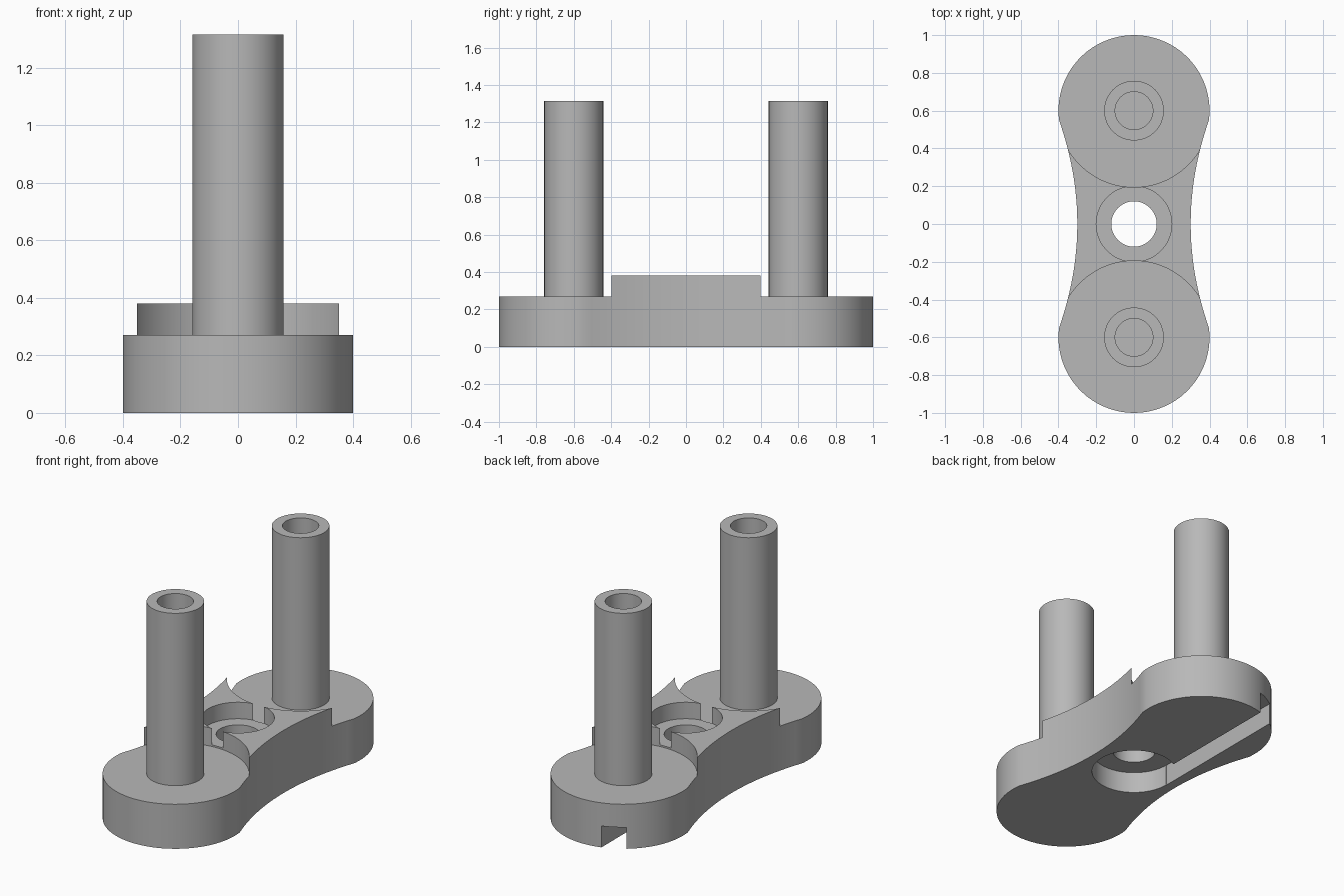
import bpy
import bmesh
from math import cos, sin, pi, atan2

if "Cube" in bpy.data.objects:
    bpy.data.objects.remove(bpy.data.objects["Cube"], do_unlink=True)

END_Y, END_R = 0.6, 0.4          # rounded ends
BASE_TOP, RAISED_TOP = 0.27, 0.38
POST_TOP = 1.315

grey = bpy.data.materials.new("plain_grey")
grey.use_nodes = True
grey.diffuse_color = (0.48, 0.48, 0.48, 1)
grey.node_tree.nodes["Principled BSDF"].inputs["Base Color"].default_value = grey.diffuse_color


def prism(name, outline, z0, z1):
    """Extrude a flat outline between two heights."""
    bm = bmesh.new()
    face = bm.faces.new([bm.verts.new((x, y, z0)) for x, y in outline])
    top = bmesh.ops.extrude_face_region(bm, geom=[face])["geom"]
    for v in top:
        if isinstance(v, bmesh.types.BMVert):
            v.co.z = z1
    bmesh.ops.recalc_face_normals(bm, faces=bm.faces)
    mesh = bpy.data.meshes.new(name)
    bm.to_mesh(mesh)
    bm.free()
    mesh.materials.append(grey)
    obj = bpy.data.objects.new(name, mesh)
    bpy.context.collection.objects.link(obj)
    return obj


def circle(r, y=0.0, n=72):
    return [(r * cos(2 * pi * i / n), y + r * sin(2 * pi * i / n)) for i in range(n)]


def activate(obj):
    bpy.ops.object.select_all(action="DESELECT")
    obj.select_set(True)
    bpy.context.view_layer.objects.active = obj


def cut(obj, cutter):
    """Subtract the cutter from the object and discard it."""
    cutter.hide_render = True
    mod = obj.modifiers.new("cut", "BOOLEAN")
    mod.operation = "DIFFERENCE"
    mod.solver = "EXACT"
    mod.object = cutter
    activate(obj)
    bpy.ops.object.modifier_apply(modifier=mod.name)
    bpy.data.objects.remove(cutter, do_unlink=True)


def smooth(obj):
    activate(obj)
    bpy.ops.object.shade_smooth_by_angle(angle=pi / 9)


# Body outline: two round ends joined by concave waist arcs
join_y = 0.55
join_a = atan2(join_y - END_Y, END_R)
steps = 40
half = []
for i in range(1, 24):
    y = -join_y + 2 * join_y * i / 24
    half.append((0.3 + 0.097 * (y / join_y) ** 2, y))
for i in range(steps + 1):
    a = join_a + (pi - 2 * join_a) * i / steps
    half.append((END_R * cos(a), END_Y + END_R * sin(a)))
outline = half + [(-x, -y) for x, y in half]
body = prism("body", outline, 0, RAISED_TOP)

# Lowered round seats at both ends
for side in (-1, 1):
    cut(body, prism("seat_cutter", circle(0.405, side * END_Y, 96), BASE_TOP, 1))

# Centre counterbore, through hole and underside recess
cut(body, prism("counterbore_cutter", circle(0.2), 0.28, 1))
cut(body, prism("hole_cutter", circle(0.12), -1, 1))
cut(body, prism("recess_cutter", circle(0.24), -1, 0.13))

# Underside channel from the recess to the back end
channel = [(-0.242, 0), (-0.12, 0), (-0.12, 1.2), (-0.242, 1.2)]
cut(body, prism("channel_cutter", channel, -1, 0.13))
smooth(body)

# Hollow posts
for name, side in (("front_post", -1), ("back_post", 1)):
    post = prism(name, circle(0.158, side * END_Y), BASE_TOP - 0.02, POST_TOP)
    cut(post, prism("bore_cutter", circle(0.1, side * END_Y), 0, 2))
    smooth(post)
